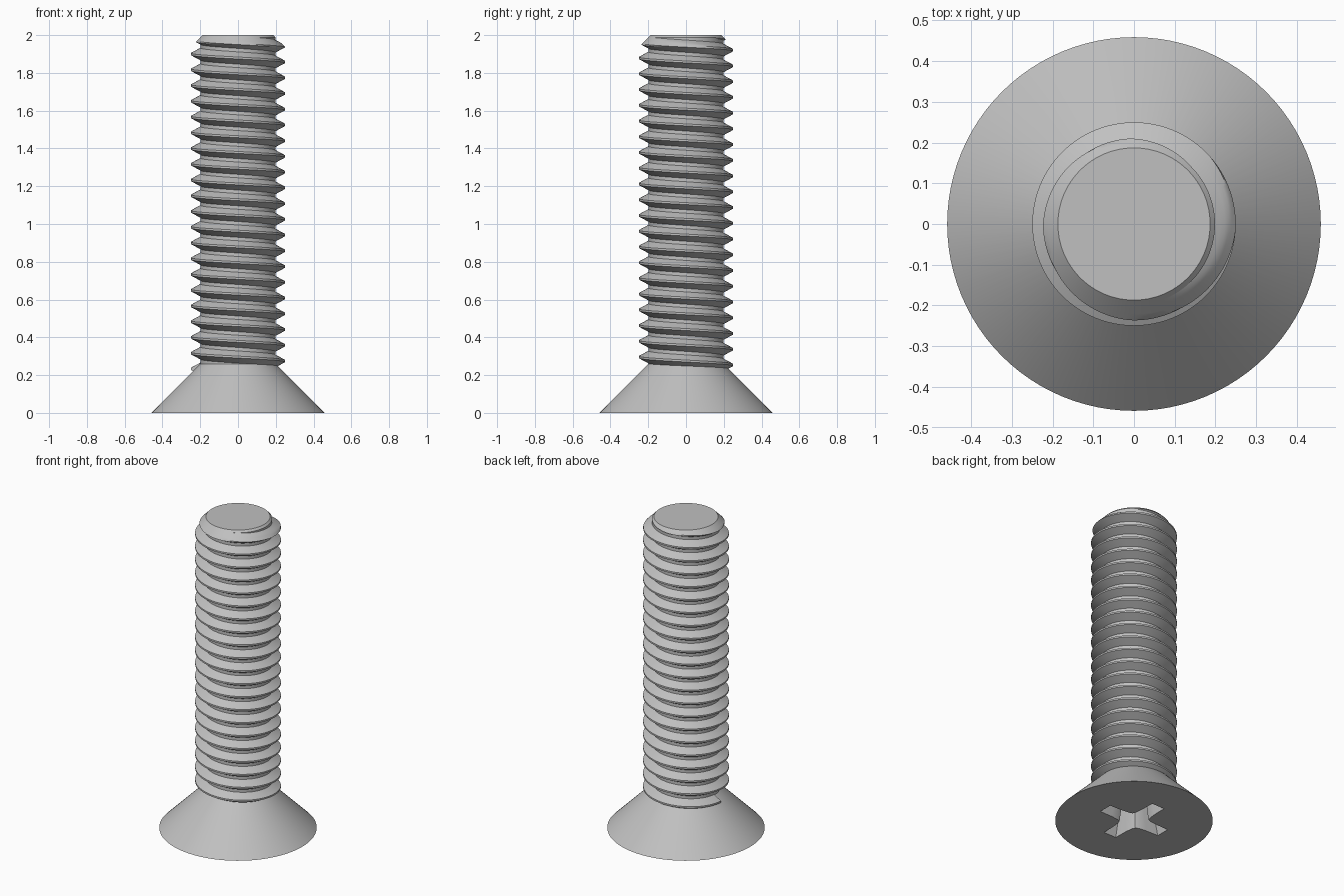
import bpy
import bmesh
from math import cos, sin, pi

cube = bpy.data.objects.get("Cube")
if cube:
    bpy.data.objects.remove(cube, do_unlink=True)

STEPS = 96            # sides per turn
PITCH = 1 / 12
CORE, CREST, TIP = 0.199, 0.25, 0.187
HEAD_R, HEAD_H, TOP = 0.459, 0.26, 2.0

steel = bpy.data.materials.new("grey steel")
steel.use_nodes = True
grey = (0.53, 0.53, 0.53, 1)
steel.diffuse_color = grey
steel.node_tree.nodes["Principled BSDF"].inputs["Base Color"].default_value = grey


def make_object(name, bm):
    bmesh.ops.recalc_face_normals(bm, faces=bm.faces)
    mesh = bpy.data.meshes.new(name)
    bm.to_mesh(mesh)
    bm.free()
    mesh.materials.append(steel)
    obj = bpy.data.objects.new(name, mesh)
    bpy.context.collection.objects.link(obj)
    return obj


def loft(name, rings):
    """Skin closed rings of points and cap both ends."""
    bm = bmesh.new()
    loops = [[bm.verts.new(p) for p in ring] for ring in rings]
    n = len(loops[0])
    for a, b in zip(loops, loops[1:]):
        for i in range(n):
            j = (i + 1) % n
            bm.faces.new((a[i], a[j], b[j], b[i]))
    bm.faces.new(loops[0][::-1])
    bm.faces.new(loops[-1])
    return make_object(name, bm)


def circle(r, z):
    return [(r * cos(2 * pi * i / STEPS), r * sin(2 * pi * i / STEPS), z)
            for i in range(STEPS)]


def smooth(obj):
    bpy.ops.object.select_all(action="DESELECT")
    obj.select_set(True)
    bpy.context.view_layer.objects.active = obj
    bpy.ops.object.shade_smooth_by_angle(angle=pi / 7)


# Countersunk head
head = loft("head", [circle(HEAD_R, 0), circle(CORE, HEAD_H)])


# Tapered cross recess with rounded inner corners
def cross(scale, z):
    arm = [(0.22, -0.045), (0.22, 0.045), (0.13, 0.047), (0.085, 0.052),
           (0.06, 0.06), (0.052, 0.085), (0.047, 0.13)]
    ring = []
    for k in range(4):
        c, s = cos(k * pi / 2), sin(k * pi / 2)
        ring += [(scale * (x * c - y * s), scale * (x * s + y * c), z) for x, y in arm]
    return ring


cutter = loft("recess_cutter", [cross(1.02, -0.02), cross(0.75, 0.18)])
cutter.hide_render = True
cut = head.modifiers.new("recess", "BOOLEAN")
cut.operation = "DIFFERENCE"
cut.solver = "EXACT"
cut.object = cutter
bpy.context.view_layer.objects.active = head
bpy.ops.object.modifier_apply(modifier=cut.name)
bpy.data.objects.remove(cutter, do_unlink=True)
smooth(head)

# Shaft core with chamfered end
shaft = loft("shaft_core", [circle(CORE, 0.22), circle(CORE, TOP - (CORE - TIP)),
                            circle(TIP, TOP)])
smooth(shaft)

# Left-handed helical thread ridge, trimmed by the end chamfer
section = []
half_root, half_crest, cuts = 0.0335, 0.0052, 4
for i in range(cuts + 1):
    f = i / cuts
    section.append((CORE - 0.002 + f * (CREST - CORE + 0.002),
                    -half_root + f * (half_root - half_crest)))
section += [(r, -dz) for r, dz in reversed(section)]

rings = []
for step in range(int(21.7 * STEPS)):
    angle = pi - 2 * pi * step / STEPS
    crest_z = 0.233 + PITCH * step / STEPS
    ring = []
    for r, dz in section:
        z = min(crest_z + dz, TOP - 0.001)
        r = min(r, TIP + TOP - z)
        ring.append((r * cos(angle), r * sin(angle), z))
    rings.append(ring)
thread = loft("thread", rings)
smooth(thread)
